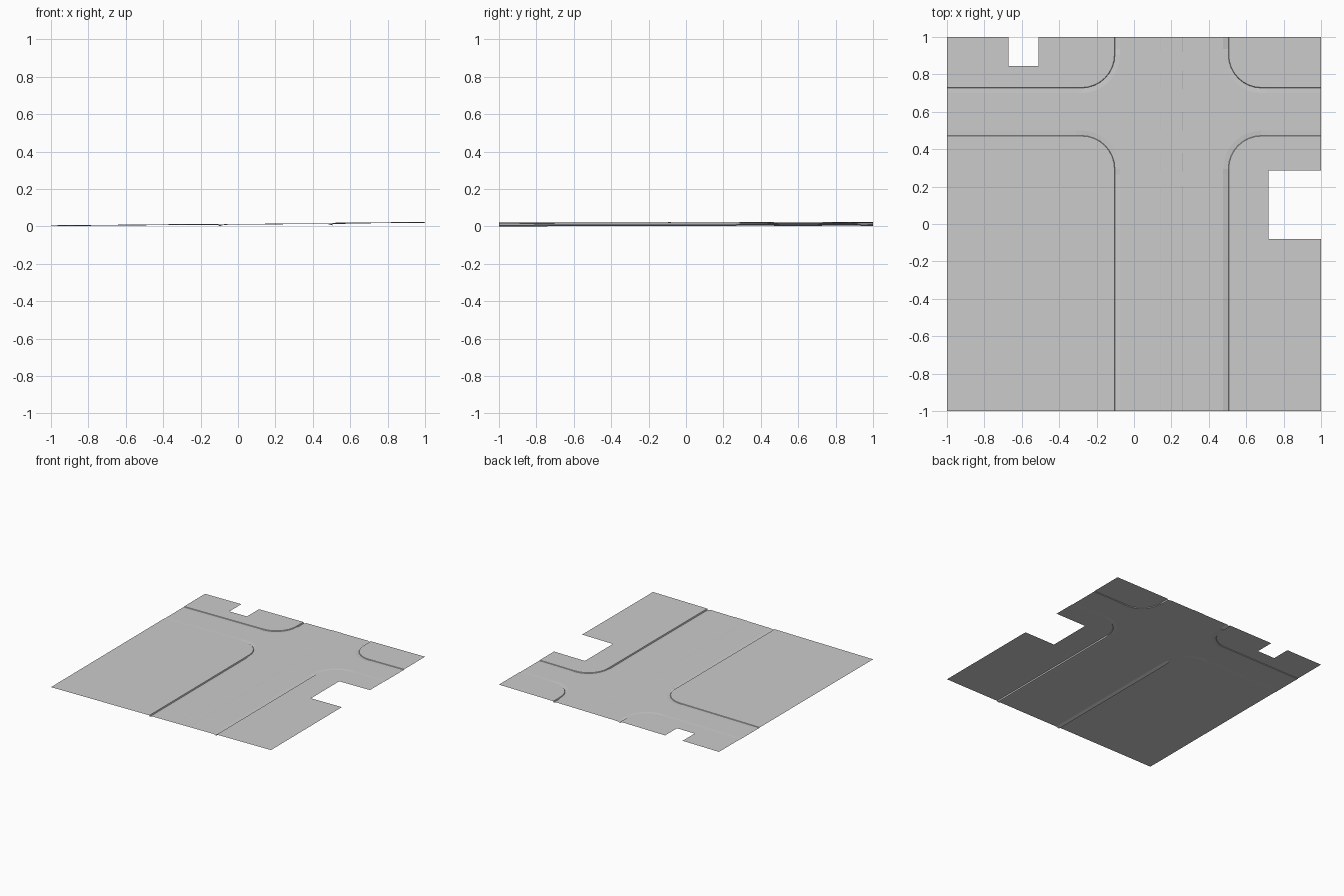
import bpy, math

if "Cube" in bpy.data.objects:
    bpy.data.objects.remove(bpy.data.objects["Cube"])

asphalt = bpy.data.materials.new("plain grey")
asphalt.diffuse_color = (0.6, 0.6, 0.6, 1)
asphalt.use_nodes = True
asphalt.node_tree.nodes["Principled BSDF"].inputs["Base Color"].default_value = asphalt.diffuse_color

# Street layout
WEST, EAST = -0.105, 0.507      # curbs of the main road
SOUTH, NORTH = 0.47, 0.73       # curbs of the cross street
R = 0.175                       # corner radius
GUTTER = 0.03
ROAD_DEPTH = 0.0025


def ground(x, y, drop=0.0):
    """Point on the gently tilted ground, lowered by drop."""
    return (x, y, 0.013 + 0.009 * x + 0.0015 * y - drop)


def add_mesh(name, verts, faces):
    me = bpy.data.meshes.new(name)
    me.from_pydata(verts, [], faces)
    me.materials.append(asphalt)
    me.update()
    for p in me.polygons:       # every face looks upward
        if p.normal.z < 0:
            p.flip()
    me.update()
    ob = bpy.data.objects.new(name, me)
    bpy.context.collection.objects.link(ob)
    return ob


def curb_path(cx, cy, sx, sy, off):
    """Curb line round one block: main road end, arc, cross street end.
    (sx, sy) points from the block towards the crossing.
    Returns (x, y, gutter drop)."""
    ax, ay, r = cx - sx * R, cy - sy * R, R + off
    x, y = cx + sx * off, cy + sy * off
    path = [(x, -sy, 0.0105), (x, ay - sy * 0.03, 0.0105)]
    for i in range(9):
        a = math.pi / 2 * i / 8
        path.append((ax + sx * r * math.cos(a), ay + sy * r * math.sin(a), 0.005))
    path += [(ax - sx * 0.03, y, 0.0035), (-sx, y, 0.0035)]
    return path


def strip(name, a, b):
    n = len(a)
    add_mesh(name, a + b, [(i, i + 1, n + i + 1, n + i) for i in range(n - 1)])


# Blocks: corner, direction to crossing, outer border from cross street end back
blocks = {
    "south_west": (WEST, SOUTH, 1, 1, [(-1, -1)]),
    "south_east": (EAST, SOUTH, -1, 1,
                   [(1, 0.285), (0.72, 0.285), (0.72, -0.08), (1, -0.08), (1, -1)]),
    "north_west": (WEST, NORTH, 1, -1,
                   [(-1, 1), (-0.67, 1), (-0.67, 0.845), (-0.51, 0.845), (-0.51, 1)]),
    "north_east": (EAST, NORTH, -1, -1, [(1, 1)]),
}
road_edge = {}
for name, (cx, cy, sx, sy, border) in blocks.items():
    top = [ground(x, y) for x, y, d in curb_path(cx, cy, sx, sy, 0)]
    foot = [ground(*p) for p in curb_path(cx, cy, sx, sy, 0.003)]
    edge = [ground(x, y, ROAD_DEPTH) for x, y, d in curb_path(cx, cy, sx, sy, GUTTER)]
    outline = top + [ground(x, y) for x, y in border]
    add_mesh(name + "_ground", outline, [list(range(len(outline)))])
    strip(name + "_curb", top, foot)
    strip(name + "_gutter", foot, edge)
    road_edge[name] = edge

# Road surface filling the space between the gutters
road = (road_edge["south_east"] + road_edge["north_east"][::-1]
        + road_edge["north_west"] + road_edge["south_west"][::-1])
add_mesh("road_surface", road, [list(range(len(road)))])


def raised_strip(name, y0, y1):
    """Low raised strip along the middle of the main road."""
    xs = [(0.142, ROAD_DEPTH), (0.145, 0.0005), (0.257, 0.0005), (0.26, ROAD_DEPTH)]
    strip(name, [ground(x, y0, d) for x, d in xs], [ground(x, y1, d) for x, d in xs])


raised_strip("middle_strip", -1, 0.2)
for i, (y0, y1) in enumerate([(0.28, 0.38), (0.5, 0.6), (0.72, 0.82), (0.92, 1.0)]):
    raised_strip(f"middle_dash_{i + 1}", y0, y1)
